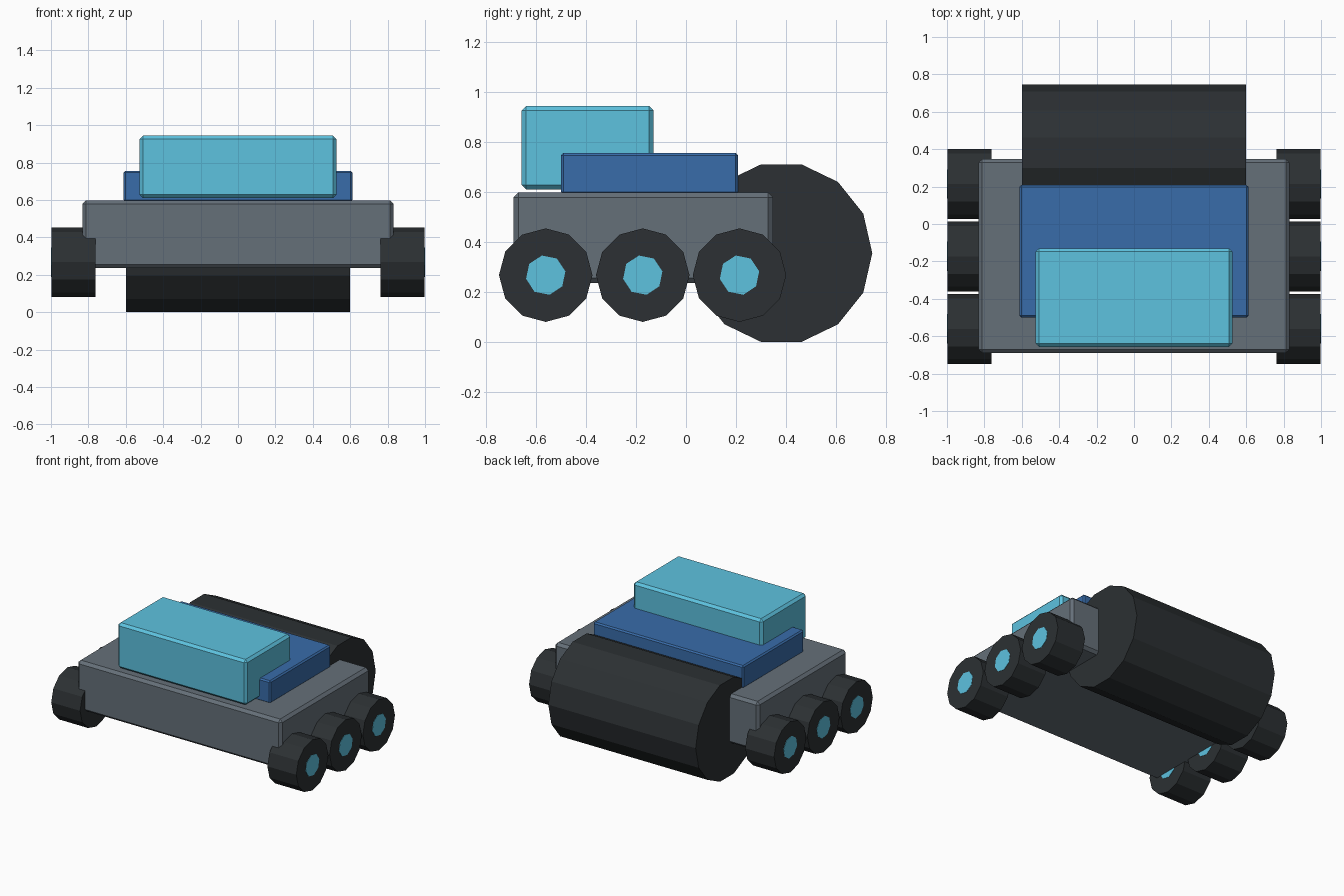
import bpy
from math import radians, sin, cos
import bmesh

if "Cube" in bpy.data.objects:
    bpy.data.objects.remove(bpy.data.objects["Cube"])


def material(name, rgb):
    m = bpy.data.materials.new(name)
    m.diffuse_color = (*rgb, 1)
    m.use_nodes = True
    m.node_tree.nodes["Principled BSDF"].inputs["Base Color"].default_value = m.diffuse_color
    return m


SLATE = material("slate", (0.13, 0.16, 0.19))
DARK = material("dark_rubber", (0.025, 0.03, 0.033))
BLUE = material("blue", (0.04, 0.15, 0.40))
CYAN = material("cyan", (0.11, 0.54, 0.74))


def finish(name, bm, mat):
    bmesh.ops.recalc_face_normals(bm, faces=bm.faces)
    mesh = bpy.data.meshes.new(name)
    bm.to_mesh(mesh)
    bm.free()
    mesh.materials.append(mat)
    obj = bpy.data.objects.new(name, mesh)
    bpy.context.collection.objects.link(obj)
    return obj


def box(name, half_x, y0, y1, z0, z1, bevel, mat):
    bm = bmesh.new()
    bmesh.ops.create_cube(bm, size=1)
    for v in bm.verts:
        v.co = (v.co.x * 2 * half_x,
                (y0 + y1) / 2 + v.co.y * (y1 - y0),
                (z0 + z1) / 2 + v.co.z * (z1 - z0))
    obj = finish(name, bm, mat)
    mod = obj.modifiers.new("chamfer", 'BEVEL')
    mod.width = bevel
    mod.segments = 1
    return obj


def roller(name, x0, x1, y, z, radius, sides, phase, mat):
    """Flat-sided cylinder lying along x."""
    bm = bmesh.new()
    angles = [radians(phase + 360 * i / sides) for i in range(sides)]
    ring = [bm.verts.new((x0, y + radius * cos(a), z + radius * sin(a))) for a in angles]
    cap = bm.faces.new(ring)
    ext = bmesh.ops.extrude_face_region(bm, geom=[cap], use_keep_orig=True)
    for v in ext["geom"]:
        if isinstance(v, bmesh.types.BMVert):
            v.co.x = x1
    return finish(name, bm, mat)


# Chassis, deck and cab
box("chassis", 0.832, -0.69, 0.348, 0.235, 0.598, 0.02, SLATE)
box("deck", 0.612, -0.50, 0.208, 0.59, 0.756, 0.01, BLUE)
box("cab", 0.526, -0.657, -0.13, 0.61, 0.944, 0.018, CYAN)

# Large rear drum
roller("rear_drum", -0.6, 0.6, 0.381, 0.355, 0.364, 14, 0, DARK)

# Three wheels per side, with hubs through them
for side, s in (("left", -1), ("right", 1)):
    for place, y in (("front", -0.561), ("middle", -0.173), ("rear", 0.214)):
        roller(f"{side}_{place}_wheel", s * 0.763, s * 0.998, y, 0.267, 0.187, 12, 0, DARK)
        roller(f"{side}_{place}_hub", s * 0.761, s * 1.0, y, 0.267, 0.08, 8, 11, CYAN)
